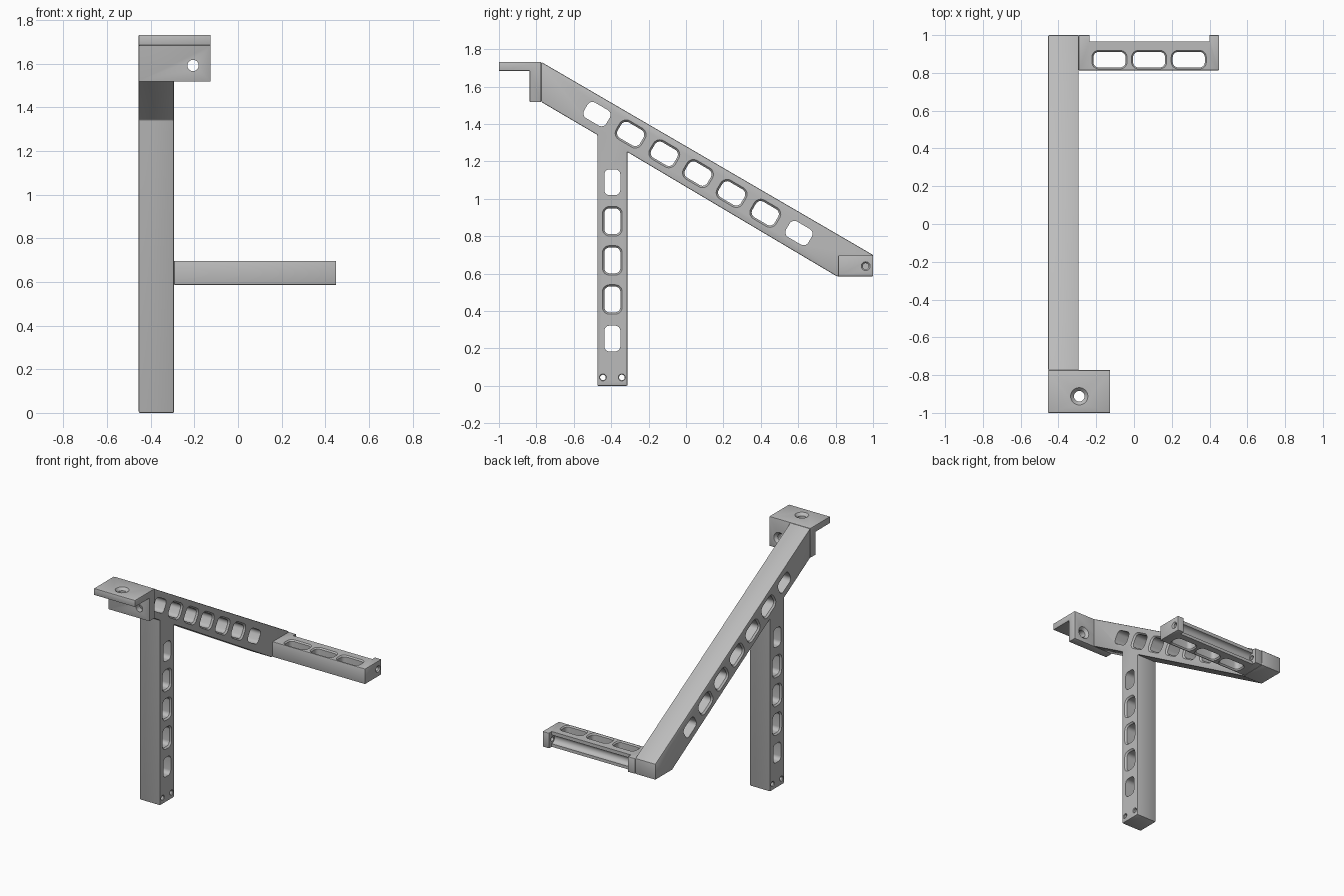
import bpy, bmesh, math
from mathutils import Matrix, Vector

if "Cube" in bpy.data.objects:
    bpy.data.objects.remove(bpy.data.objects["Cube"], do_unlink=True)

grey = bpy.data.materials.new("plain grey")
grey.use_nodes = True
colour = (0.5, 0.5, 0.5, 1)
grey.diffuse_color = colour
grey.node_tree.nodes["Principled BSDF"].inputs["Base Color"].default_value = colour

# Local z runs along the hole: across x, along y, or upright
ALONG_X = Matrix(((0, 0, 1), (1, 0, 0), (0, 1, 0))).to_4x4()
ALONG_Y = Matrix(((0, 1, 0), (0, 0, 1), (1, 0, 0))).to_4x4()
ALONG_Z = Matrix.Identity(4)


def make_object(name, bm):
    bmesh.ops.recalc_face_normals(bm, faces=bm.faces)
    mesh = bpy.data.meshes.new(name)
    bm.to_mesh(mesh)
    bm.free()
    mesh.materials.append(grey)
    ob = bpy.data.objects.new(name, mesh)
    bpy.context.scene.collection.objects.link(ob)
    return ob


def prism(name, outline, x0, x1, bevel):
    """Side outline (y, z) extruded across x with softly cut edges."""
    bm = bmesh.new()
    face = bm.faces.new([bm.verts.new((x0, y, z)) for y, z in outline])
    ext = bmesh.ops.extrude_face_region(bm, geom=[face])
    verts = [v for v in ext["geom"] if isinstance(v, bmesh.types.BMVert)]
    bmesh.ops.translate(bm, verts=verts, vec=(x1 - x0, 0, 0))
    bmesh.ops.recalc_face_normals(bm, faces=bm.faces)
    if bevel:
        bmesh.ops.bevel(bm, geom=bm.edges[:], offset=bevel, segments=2,
                        profile=0.5, affect='EDGES')
    return make_object(name, bm)


def rounded_loop(w, h, r, off):
    """Rounded rectangle points, grown outward by off."""
    pts = []
    for k, (sx, sy) in enumerate(((1, 1), (-1, 1), (-1, -1), (1, -1))):
        for i in range(7):
            a = math.pi / 2 * (k + i / 6)
            pts.append((sx * (w / 2 - r) + (r + off) * math.cos(a),
                        sy * (h / 2 - r) + (r + off) * math.sin(a)))
    return pts


def add_cutter(bm, centre, frame, w, h, r, lo, hi, flare_lo=0, flare_hi=0, turn=0):
    """Hole cutter between two surfaces, optionally flared at either mouth."""
    m = Matrix.Translation(centre) @ frame @ Matrix.Rotation(turn, 4, 'Z')
    e = 0.02
    levels = [(lo - e, flare_lo), (lo, flare_lo), (lo + flare_lo + 0.001, 0),
              (hi - flare_hi - 0.001, 0), (hi, flare_hi), (hi + e, flare_hi)]
    rings = [[bm.verts.new(m @ Vector((x, y, z))) for x, y in rounded_loop(w, h, r, off)]
             for z, off in levels]
    n = len(rings[0])
    for a, b in zip(rings, rings[1:]):
        for i in range(n):
            j = (i + 1) % n
            bm.faces.new((a[i], a[j], b[j], b[i]))
    bm.faces.new(rings[0][::-1])
    bm.faces.new(rings[-1])


def cut(ob, cutter):
    mod = ob.modifiers.new("cut", 'BOOLEAN')
    mod.operation = 'DIFFERENCE'
    mod.solver = 'EXACT'
    mod.object = cutter
    bpy.context.view_layer.update()
    deps = bpy.context.evaluated_depsgraph_get()
    mesh = bpy.data.meshes.new_from_object(ob.evaluated_get(deps))
    ob.modifiers.clear()
    ob.data = mesh
    bpy.data.objects.remove(cutter, do_unlink=True)


def cut_holes(ob, bm):
    bmesh.ops.remove_doubles(bm, verts=bm.verts, dist=0.0001)
    cut(ob, make_object("hole_cutter", bm))


X0, X1 = -0.455, -0.293
MID = (X0 + X1) / 2
HALF = (X1 - X0) / 2

# Sloping beam with its upright post, cut as one side outline
frame = prism("beam_and_post", [
    (-0.774, 1.732), (1.0, 0.70), (1.0, 0.586), (0.806, 0.586),
    (-0.313, 1.25), (-0.313, 0), (-0.474, 0), (-0.474, 1.342), (-0.774, 1.518)],
    X0, X1, 0.006)
holes = bmesh.new()
slope = -math.radians(30.4)
for i in range(7):
    flare = 0 if i in (0, 6) else 0.01
    add_cutter(holes, (MID, -0.476 + 0.18 * i, 1.453 - 0.106 * i), ALONG_X,
               0.138, 0.096, 0.03, -HALF, HALF, flare, flare, slope)
for i in range(5):
    flare = 0 if i in (0, 4) else 0.01
    add_cutter(holes, (MID, -0.394, 1.089 - 0.209 * i), ALONG_X,
               0.086, 0.138, 0.028, -HALF, HALF, flare, flare)
for y in (-0.444, -0.343):
    add_cutter(holes, (MID, y, 0.045), ALONG_X, 0.03, 0.03, 0.015,
               -HALF, HALF, 0.004, 0.004)
cut_holes(frame, holes)

# Mounting bracket: a flat shelf and an upright plate, each with a screw hole
bracket = prism("mounting_bracket", [
    (-1.0, 1.732), (-0.774, 1.732), (-0.774, 1.518),
    (-0.836, 1.518), (-0.836, 1.684), (-1.0, 1.684)], X0, -0.126, 0.003)
holes = bmesh.new()
add_cutter(holes, (-0.29, -0.912, 1.708), ALONG_Z, 0.056, 0.056, 0.028,
           -0.024, 0.024, 0, 0.018)
add_cutter(holes, (-0.206, -0.805, 1.592), ALONG_Y, 0.052, 0.052, 0.026,
           -0.031, 0.031, 0, 0.018)
cut_holes(bracket, holes)

# Side arm with end tabs, a rod channel along the back and three slots
arm = prism("side_arm", [
    (0.813, 0.586), (1.0, 0.586), (1.0, 0.697), (0.813, 0.697)], X1, 0.45, 0.004)
cut(arm, prism("recess_cutter", [
    (0.967, 0.5), (1.1, 0.5), (1.1, 0.8), (0.967, 0.8)], -0.235, 0.4, 0))
holes = bmesh.new()
add_cutter(holes, (0, 0.967, 0.64), ALONG_X, 0.064, 0.064, 0.032, -0.215, 0.38)
cut_holes(arm, holes)
holes = bmesh.new()
for x in (-0.13, 0.08, 0.29):
    add_cutter(holes, (x, 0.87, 0.6415), ALONG_Z, 0.17, 0.082, 0.028,
               -0.0555, 0.0555, 0.008, 0.008)
add_cutter(holes, (0, 0.961, 0.64), ALONG_X, 0.032, 0.032, 0.016, -0.25, 0.45, 0, 0.008)
cut_holes(arm, holes)

# Smooth the rounded mouths while keeping the machined edges crisp
for ob in (frame, bracket, arm):
    bpy.ops.object.select_all(action='DESELECT')
    ob.select_set(True)
    bpy.context.view_layer.objects.active = ob
    bpy.ops.object.shade_smooth_by_angle(angle=math.radians(30))
